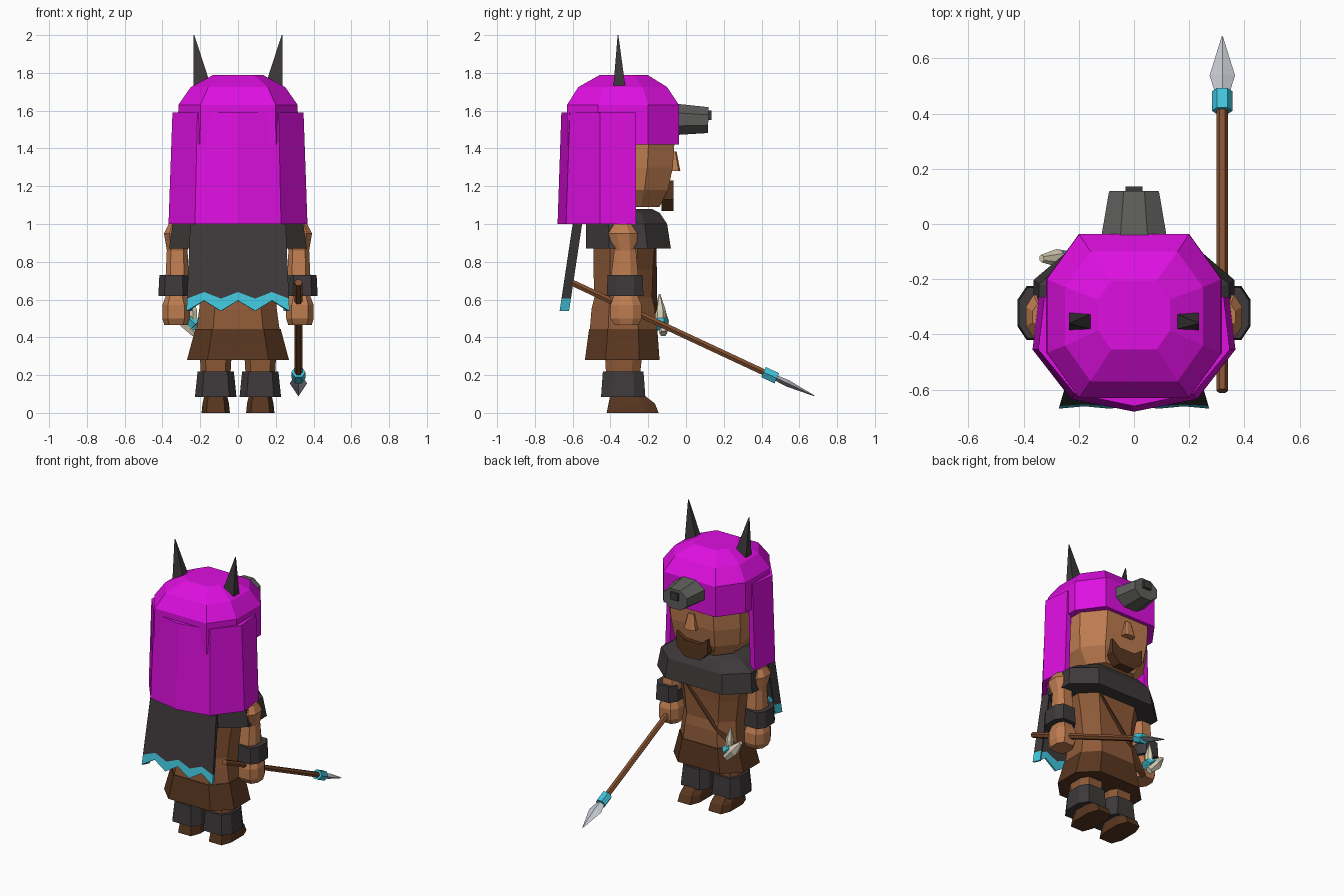
import bpy, bmesh, math
from mathutils import Vector

if "Cube" in bpy.data.objects:
    bpy.data.objects.remove(bpy.data.objects["Cube"])


def material(name, r, g, b):
    m = bpy.data.materials.new(name)
    lin = [((c / 255 + 0.055) / 1.055) ** 2.4 for c in (r, g, b)]
    m.diffuse_color = (*lin, 1)
    m.use_nodes = True
    m.node_tree.nodes["Principled BSDF"].inputs["Base Color"].default_value = m.diffuse_color
    return m


MAGENTA = material("magenta", 222, 15, 224)
CHARCOAL = material("charcoal", 62, 57, 58)
GREY = material("snout grey", 95, 96, 92)
SKIN = material("skin", 190, 124, 80)
TUNIC = material("tunic brown", 142, 90, 56)
LEATHER = material("dark leather", 88, 54, 31)
WOOD = material("wood", 132, 80, 48)
CYAN = material("cyan", 65, 195, 218)
BONE = material("bone", 222, 214, 188)
STEEL = material("steel", 192, 196, 204)


def finish(name, bm, *mats):
    bmesh.ops.recalc_face_normals(bm, faces=bm.faces)
    me = bpy.data.meshes.new(name)
    bm.to_mesh(me)
    bm.free()
    for m in mats:
        me.materials.append(m)
    ob = bpy.data.objects.new(name, me)
    bpy.context.collection.objects.link(ob)
    return ob


def loft(name, mat, rings):
    """Closed skin through rings of points, capped at both ends."""
    bm = bmesh.new()
    vs = [[bm.verts.new(p) for p in r] for r in rings]
    n = len(rings[0])
    for a, b in zip(vs, vs[1:]):
        for i in range(n):
            j = (i + 1) % n
            bm.faces.new((a[i], a[j], b[j], b[i]))
    bm.faces.new(vs[0])
    bm.faces.new(vs[-1])
    return finish(name, bm, mat)


def octa(z, hx, y0, y1, cx=0, kx=0.6, ky=0.45):
    """Horizontal chamfered rectangle."""
    cy, hy = (y0 + y1) / 2, (y1 - y0) / 2
    q = [(kx, 1), (1, ky), (1, -ky), (kx, -1), (-kx, -1), (-1, -ky), (-1, ky), (-kx, 1)]
    return [(cx + hx * u, cy + hy * v, z) for u, v in q]


def body(name, mat, sections, **k):
    return loft(name, mat, [octa(*s, **k) for s in sections])


def rod(name, mat, a, b, stations, n=6, side=(1, 0, 0)):
    """Rod from a to b; stations are (fraction, half width, half depth)."""
    a, b, u = Vector(a), Vector(b), Vector(side)
    d = (b - a).normalized()
    v = d.cross(u).normalized()
    u = v.cross(d)
    ang = [math.tau * (i + 0.5 * (n == 8)) / n for i in range(n)]
    return loft(name, mat, [[a.lerp(b, t) + u * w * math.cos(q) + v * h * math.sin(q)
                             for q in ang] for t, w, h in stations])


# Hood of hair: faceted dome and band
body("hair_cap", MAGENTA, [(1.42, .318, -.63, -.037), (1.63, .316, -.63, -.037),
                           (1.725, .25, -.57, -.10), (1.79, .13, -.455, -.205)], kx=.63)


# Long hair curtain round the back and sides
def curtain(z, f, dy, t):
    half = [(.325 * f, -.265), (.347 * f - t, -.455), (.215 * f - t / 2, -.615 - dy + t)]
    mid = [(0, -.66 - dy + t)]
    if t:
        half[0] = (.325 * f - t, -.265)
    return [(x, y, z) for x, y in half + mid + [(-x, y) for x, y in half[::-1]]]


loft("hair_curtain", MAGENTA, [curtain(z, f, dy, 0) + curtain(z, f, dy, .035)[::-1]
                               for z, f, dy in ((1.0, 1.06, .02), (1.59, 1, 0))])

# Animal ears on the hood
for s in (1, -1):
    loft("ear", CHARCOAL, [[(s * x, y, 1.72) for x, y in
                            ((.14, -.385), (.235, -.385), (.235, -.32), (.14, -.32))],
                           [(s * x, y, 2.0) for x, y in
                            ((.231, -.362), (.235, -.362), (.235, -.358), (.231, -.358))]])

# Animal snout with a small nose
rod("snout", GREY, (0, -.1, 1.555), (0, .118, 1.55),
    [(0, .138, .094), (1, .098, .074)], n=8)
body("snout_nose", CHARCOAL, [(1.55, .03, .10, .135), (1.60, .03, .10, .135)], kx=1, ky=1)

# Head, nose and beard
body("head", SKIN, [(1.09, .19, -.5, -.14), (1.18, .26, -.55, -.095),
                    (1.30, .275, -.56, -.07), (1.45, .275, -.56, -.06)])
body("nose", SKIN, [(1.28, .042, -.12, -.03), (1.385, .022, -.12, -.05)], ky=.8)
beard = [(-.12, 1.23), (-.06, 1.185), (.06, 1.185), (.12, 1.23),
         (.12, 1.13), (.06, 1.07), (-.06, 1.07), (-.12, 1.13)]
loft("beard", LEATHER, [[(x, y, z) for x, z in beard] for y in (-.13, -.066)])

# Shoulder mantle, torso and skirt
body("mantle", CHARCOAL, [(.87, .365, -.53, -.08), (1.0, .345, -.53, -.10),
                          (1.06, .26, -.5, -.14), (1.08, .18, -.45, -.18)])
body("torso", TUNIC, [(.43, .222, -.51, -.155), (.55, .205, -.50, -.165), (.61, .20, -.485, -.18),
                      (.76, .22, -.49, -.175), (.9, .25, -.49, -.165)])
body("skirt", LEATHER, [(.28, .27, -.535, -.14), (.445, .226, -.513, -.152)])

# Cape with a zigzag trim
bm = bmesh.new()
cols = [-.25, -.27, -.18, -.09, 0, .09, .18, .27, .25]
grid = []
for i, x in enumerate(cols):
    fold = .05 if i in (0, 8) else 0
    tip = i % 2 == 1 or fold
    zs = (1.04, .85, .605 if tip else .64, .54 if tip else .595)
    grid.append([bm.verts.new((x * (.93 + .07 * (1.04 - z) / .44),
                               -.60 - .15 * (1 - z) + fold, z)) for z in zs])
for a, b in zip(grid, grid[1:]):
    for k in range(3):
        bm.faces.new((a[k], b[k], b[k + 1], a[k + 1])).material_index = int(k == 2)
cape = finish("cape", bm, CHARCOAL, CYAN)
cape.modifiers.new("thickness", "SOLIDIFY").thickness = .012

# Arms, bracers, hands, legs, boots and shoes on both sides
for s in (1, -1):
    c = dict(cx=s * .322)
    body("arm", SKIN, [(.70, .062, -.40, -.25), (.86, .055, -.38, -.265),
                       (.95, .07, -.412, -.257), (1.0, .045, -.38, -.29)], **c)
    c = dict(cx=s * .34, ky=.5)
    body("bracer", CHARCOAL, [(.62, .082, -.42, -.225), (.73, .076, -.415, -.23)], **c)
    c = dict(cx=s * .328)
    body("hand", SKIN, [(.465, .062, -.38, -.25), (.50, .073, -.40, -.235),
                        (.57, .073, -.40, -.235), (.63, .05, -.38, -.26)], **c)
    c = dict(cx=s * .118, kx=.65, ky=.5)
    body("leg", TUNIC, [(.15, .075, -.42, -.25), (.32, .085, -.43, -.23)], **c)
    body("boot_cuff", CHARCOAL, [(.083, .11, -.45, -.215), (.22, .096, -.44, -.225)], **c)
    body("shoe", LEATHER, [(0, .075, -.42, -.145), (.05, .07, -.41, -.165),
                           (.10, .058, -.40, -.23)], **c)

# Diagonal chest strap
path = [(.17, -.165, .9), (-.12, -.16, .57), (-.24, -.2, .45)]
loft("chest_strap", LEATHER, [[(x + u, y + v, z + u * .8) for u, v in
                               ((-.022, -.04), (.022, -.04), (.022, .008), (-.022, .008))]
                              for x, y, z in path])

# Bone charm hanging at the hip
rod("bone_charm", BONE, (-.225, -.12, .42), (-.335, -.125, .55),
    [(0, .02, .025), (.5, .032, .04), (1, .014, .012)], side=(0, 1, 0))
rod("bone_spike", BONE, (-.235, -.135, .46), (-.245, -.14, .63),
    [(0, .03, .025), (.5, .03, .025), (1, .003, .003)], side=(0, 1, 0))
rod("charm_wrap", CYAN, (-.215, -.135, .46), (-.26, -.135, .50),
    [(0, .036, .036), (1, .036, .036)], side=(0, 1, 0))

# Spear
A, B = (.32, -.605, .69), (.32, .68, .09)
rod("spear_shaft", WOOD, A, B, [(0, .021, .019), (.82, .021, .019)])
rod("spear_wrap", CYAN, A, B, [(.79, .037, .034), (.845, .037, .034)])
rod("spear_tip", STEEL, A, B, [(.83, .022, .014), (.89, .046, .018), (1, .002, .002)], n=4)
